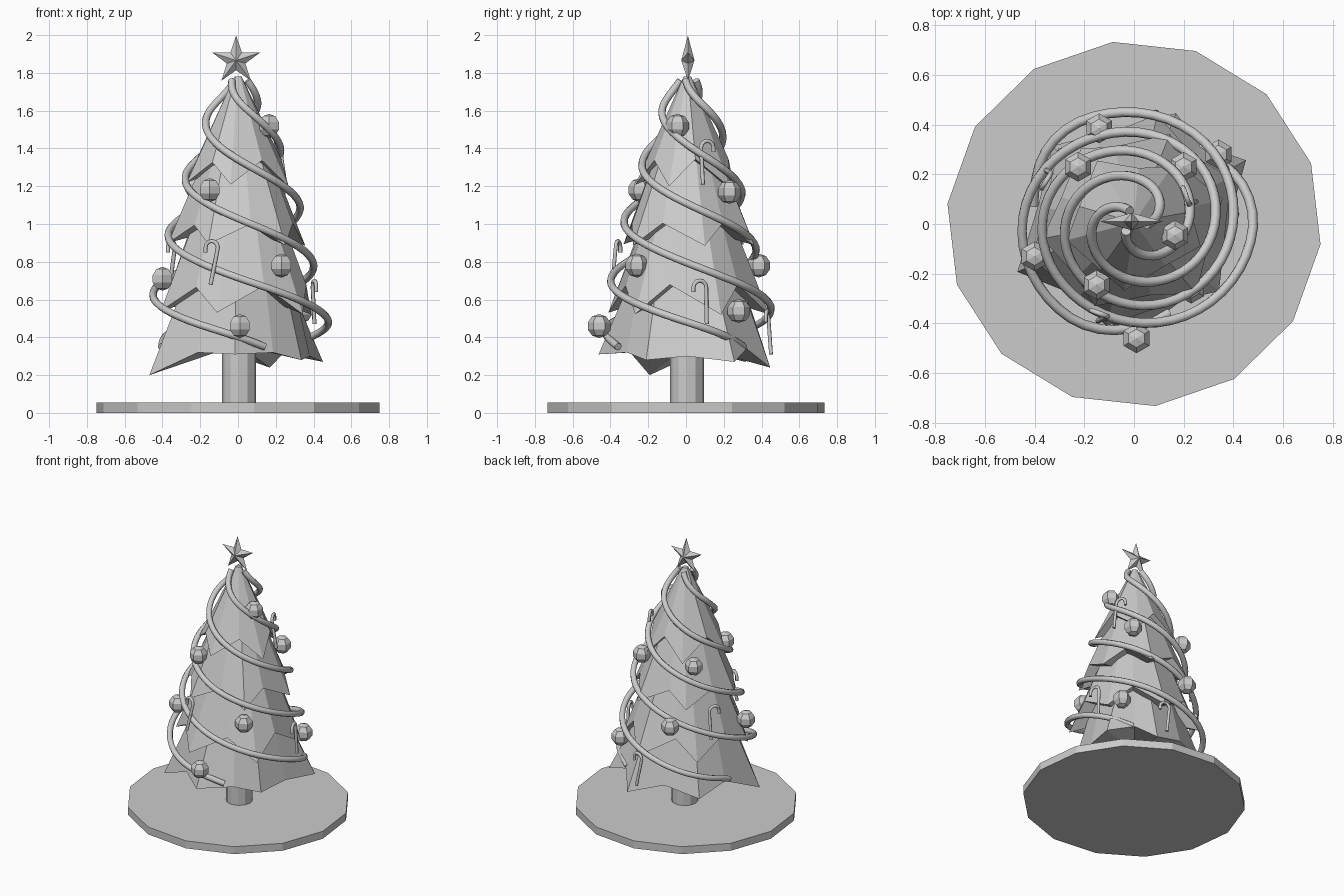
import bpy, bmesh
from math import sin, cos, pi, radians, atan2
from mathutils import Vector

if "Cube" in bpy.data.objects:
    bpy.data.objects.remove(bpy.data.objects["Cube"])


def mesh_object(name, bm):
    bmesh.ops.recalc_face_normals(bm, faces=bm.faces[:])
    me = bpy.data.meshes.new(name)
    bm.to_mesh(me)
    bm.free()
    ob = bpy.data.objects.new(name, me)
    bpy.context.collection.objects.link(ob)
    return ob


def cylinder(name, sides, rx, ry, z0, z1, turn=0.0):
    bm = bmesh.new()
    rings = [[bm.verts.new((rx * cos(turn + 2 * pi * i / sides),
                            ry * sin(turn + 2 * pi * i / sides), z)) for i in range(sides)]
             for z in (z0, z1)]
    for i in range(sides):
        j = (i + 1) % sides
        bm.faces.new((rings[0][i], rings[0][j], rings[1][j], rings[1][i]))
    bm.faces.new(rings[0][::-1])
    bm.faces.new(rings[1])
    return mesh_object(name, bm)


def tube(name, pts, r, res=2):
    cu = bpy.data.curves.new(name, 'CURVE')
    cu.dimensions = '3D'
    cu.bevel_depth = r
    cu.bevel_resolution = res
    cu.use_fill_caps = True
    sp = cu.splines.new('POLY')
    sp.points.add(len(pts) - 1)
    for p, co in zip(sp.points, pts):
        p.co = (*co, 1)
    ob = bpy.data.objects.new(name, cu)
    bpy.context.collection.objects.link(ob)
    return ob


def tier(name, hem, top_r, top_z, inner_z):
    """Cone tier: jagged hem of (angle, radius, z), top ring, closed underside."""
    bm = bmesh.new()
    low, high = [], []
    for a, r, z in hem:
        a = radians(a)
        low.append(bm.verts.new((r * cos(a), r * sin(a), z)))
        high.append(bm.verts.new((top_r * cos(a), top_r * sin(a), top_z)))
    under = bm.verts.new((0, 0, inner_z))
    for i in range(len(hem)):
        j = (i + 1) % len(hem)
        bm.faces.new((low[i], low[j], high[j], high[i]))
        bm.faces.new((low[j], low[i], under))
    bm.faces.new(high)
    ob = mesh_object(name, bm)
    ob.location.y = 0.007
    return ob


def zigzag(start, n, tip, notch, wobble):
    hem = []
    for i in range(2 * n):
        r, z = tip if i % 2 == 0 else notch
        hem.append((start + 180 * i / n + 5 * sin(2.3 * i),
                    r + 0.01 * sin(1.7 * i), z + wobble * sin(2.9 * i)))
    return hem


# Ground disc and trunk
cylinder("base", 14, 0.755, 0.737, 0.0, 0.055, radians(96.5))
cylinder("trunk", 12, 0.09, 0.09, 0.05, 0.45).location = (.006, .006, 0)

# Foliage tiers
hem1 = [(203, .51, .20), (235, .37, .32), (268, .47, .31), (300, .37, .32),
        (327, .40, .28), (0, .38, .30), (29, .515, .27), (50, .41, .34),
        (69, .47, .24), (103, .38, .33), (137, .45, .27), (168, .39, .33)]
tier("foliage_bottom", hem1, 0.28, 0.75, 0.36)
tier("foliage_lower_middle", zigzag(200, 6, (.435, .54), (.365, .66), .02), 0.22, 1.08, 0.66)
tier("foliage_upper_middle", zigzag(190, 6, (.375, .90), (.31, .99), .015), 0.14, 1.45, 1.0)
tier("foliage_top", zigzag(195, 5, (.28, 1.22), (.225, 1.32), .025), 0.02, 1.78, 1.32)

# Three intertwined garlands
profile = [(1.76, .05), (1.6, .155), (1.25, .28), (1.0, .36), (.8, .395),
           (.64, .45), (.45, .487), (.35, .40)]


def garland_radius(z):
    for (za, ra), (zb, rb) in zip(profile, profile[1:]):
        if z >= zb:
            return ra + (rb - ra) * (za - z) / (za - zb)
    return profile[-1][1]


for k, start in enumerate((-10, 110, 230)):
    pts = []
    for i in range(73):
        t = i / 72
        a, z = radians(start + 540 * t), 1.76 - 1.41 * t
        r = sum(garland_radius(z + d) for d in (-.04, -.02, 0, .02, .04)) / 5
        pts.append((r * cos(a), 0.007 + 0.95 * r * sin(a), z))
    tube(f"garland_{k + 1}", pts, 0.02)

# Baubles
baubles = [(.01, -.46, .46), (-.40, -.13, .71), (.23, -.26, .78), (-.15, -.245, 1.18),
           (.165, -.045, 1.52), (.20, .23, 1.17), (.34, .28, .54), (-.14, .385, .78),
           (-.225, .23, 1.19)]
for k, p in enumerate(baubles):
    bm = bmesh.new()
    bmesh.ops.create_uvsphere(bm, u_segments=6, v_segments=5, radius=0.063)
    mesh_object(f"bauble_{k + 1}", bm).location = p

# Candy canes: foot position, hook direction around the tree, sideways lean, inward lean
canes = [(-.145, -.39, .68, -1, -.03, .03), (.405, .11, .47, -1, 0, .01),
         (.25, .09, 1.21, 1, 0, .03), (-.36, .22, .68, 1, 0, .03),
         (.09, .45, .31, -1, -.03, .02)]
for k, (x, y, z, side, lean, inset) in enumerate(canes):
    a = atan2(y, x)
    along = Vector((-sin(a), cos(a), 0)) * side
    inward = -Vector((cos(a), sin(a), 0))
    foot = Vector((x, y, z))
    neck = foot + inward * inset + along * lean + Vector((0, 0, 0.195))
    pts = [foot, neck]
    for i in range(1, 7):
        t = pi * i / 6
        pts.append(neck + along * 0.035 * (1 - cos(t)) + Vector((0, 0, 0.035 * sin(t))))
    pts.append(pts[-1] - Vector((0, 0, 0.025)))
    tube(f"candy_cane_{k + 1}", pts, 0.011, 1)

# Five-pointed star with raised centres
bm = bmesh.new()
rim = []
for i in range(10):
    r = 0.132 if i % 2 == 0 else 0.052
    t = pi / 2 + i * pi / 5
    rim.append(bm.verts.new((-.01 + r * cos(t), 0.01, 1.866 + r * sin(t))))
for y in (-0.025, 0.045):
    c = bm.verts.new((-.01, y, 1.866))
    for i in range(10):
        bm.faces.new((rim[i], rim[(i + 1) % 10], c))
mesh_object("star", bm)
